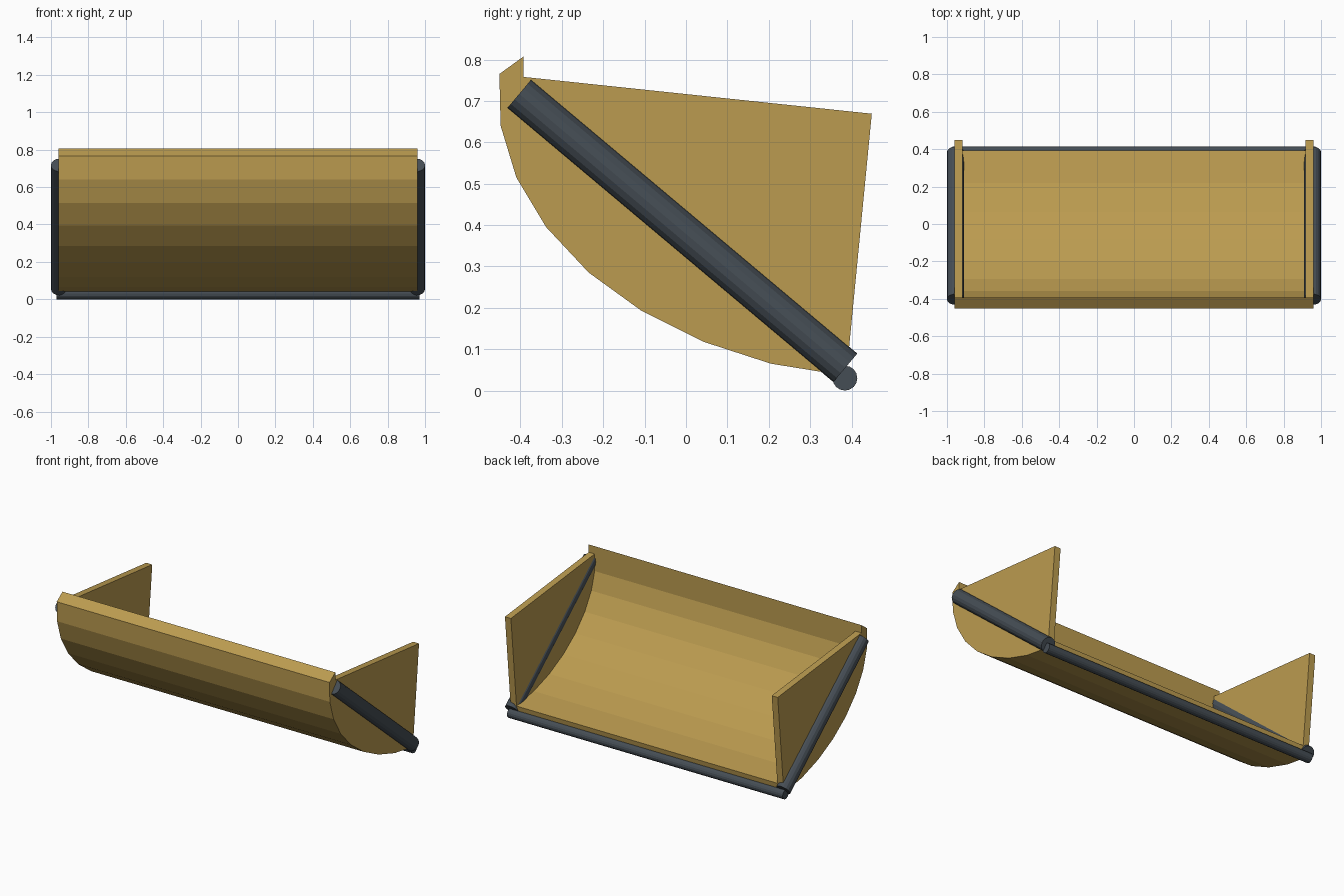
import bpy, bmesh
from mathutils import Vector

if "Cube" in bpy.data.objects:
    bpy.data.objects.remove(bpy.data.objects["Cube"])

def material(name, color):
    m = bpy.data.materials.new(name)
    m.diffuse_color = color
    m.use_nodes = True
    m.node_tree.nodes["Principled BSDF"].inputs["Base Color"].default_value = m.diffuse_color
    return m

gold = material("ochre_paint", (0.50, 0.33, 0.08, 1))
dark = material("dark_steel", (0.06, 0.075, 0.09, 1))

def extrude_profile(name, pts, x0, x1, mat):
    """Close a (y, z) outline and extrude it along x."""
    bm = bmesh.new()
    face = bm.faces.new([bm.verts.new((x0, y, z)) for y, z in pts])
    ext = bmesh.ops.extrude_face_region(bm, geom=[face])
    moved = [g for g in ext["geom"] if isinstance(g, bmesh.types.BMVert)]
    bmesh.ops.translate(bm, verts=moved, vec=(x1 - x0, 0, 0))
    bmesh.ops.recalc_face_normals(bm, faces=bm.faces)
    me = bpy.data.meshes.new(name)
    bm.to_mesh(me)
    bm.free()
    me.materials.append(mat)
    ob = bpy.data.objects.new(name, me)
    bpy.context.collection.objects.link(ob)
    return ob

def rod(name, a, b, r, sides, mat):
    """Cylinder between two points."""
    a, b = Vector(a), Vector(b)
    d = b - a
    bpy.ops.mesh.primitive_cylinder_add(vertices=sides, radius=r, depth=d.length,
                                        location=(a + b) / 2,
                                        rotation=d.to_track_quat('Z', 'Y').to_euler())
    ob = bpy.context.object
    ob.name = name
    ob.data.materials.append(mat)
    return ob

# curved shell: outer curve from top edge to cutting lip
T = 0.055
outer = [Vector(p) for p in [(-0.451, 0.765), (-0.448, 0.64), (-0.41, 0.515),
         (-0.338, 0.395), (-0.235, 0.285), (-0.108, 0.193), (0.042, 0.118),
         (0.205, 0.065), (0.384, 0.036)]]

def normal(a, b):
    d = (b - a).normalized()
    return Vector((-d.y, d.x))

# inner curve: mitred offset of the outer one
inner = [Vector((-0.393, 0.807))]
for p, q, r in zip(outer, outer[1:], outer[2:]):
    n1, n2 = normal(p, q), normal(q, r)
    m = (n1 + n2).normalized()
    inner.append(q + m * T / m.dot(n1))
inner.append(outer[-1] + normal(outer[-2], outer[-1]) * T)
extrude_profile("bowl_shell", outer + inner[::-1], -0.96, 0.96, gold)

# side plates and diagonal reinforcing rods
plate = [(0.449, 0.669), (-0.393, 0.758)] + [tuple(p) for p in inner[1:]]
for side, s in (("left", -1), ("right", 1)):
    extrude_profile(side + "_side_plate", plate, s * 0.918, s * 0.96, gold)
    rod(side + "_diagonal_rod", (s * 0.955, -0.403, 0.717), (s * 0.955, 0.385, 0.055),
        0.045, 16, dark)

# round bar along the lip
rod("lip_bar", (-0.97, 0.384, 0.03), (0.97, 0.384, 0.03), 0.03, 16, dark)
